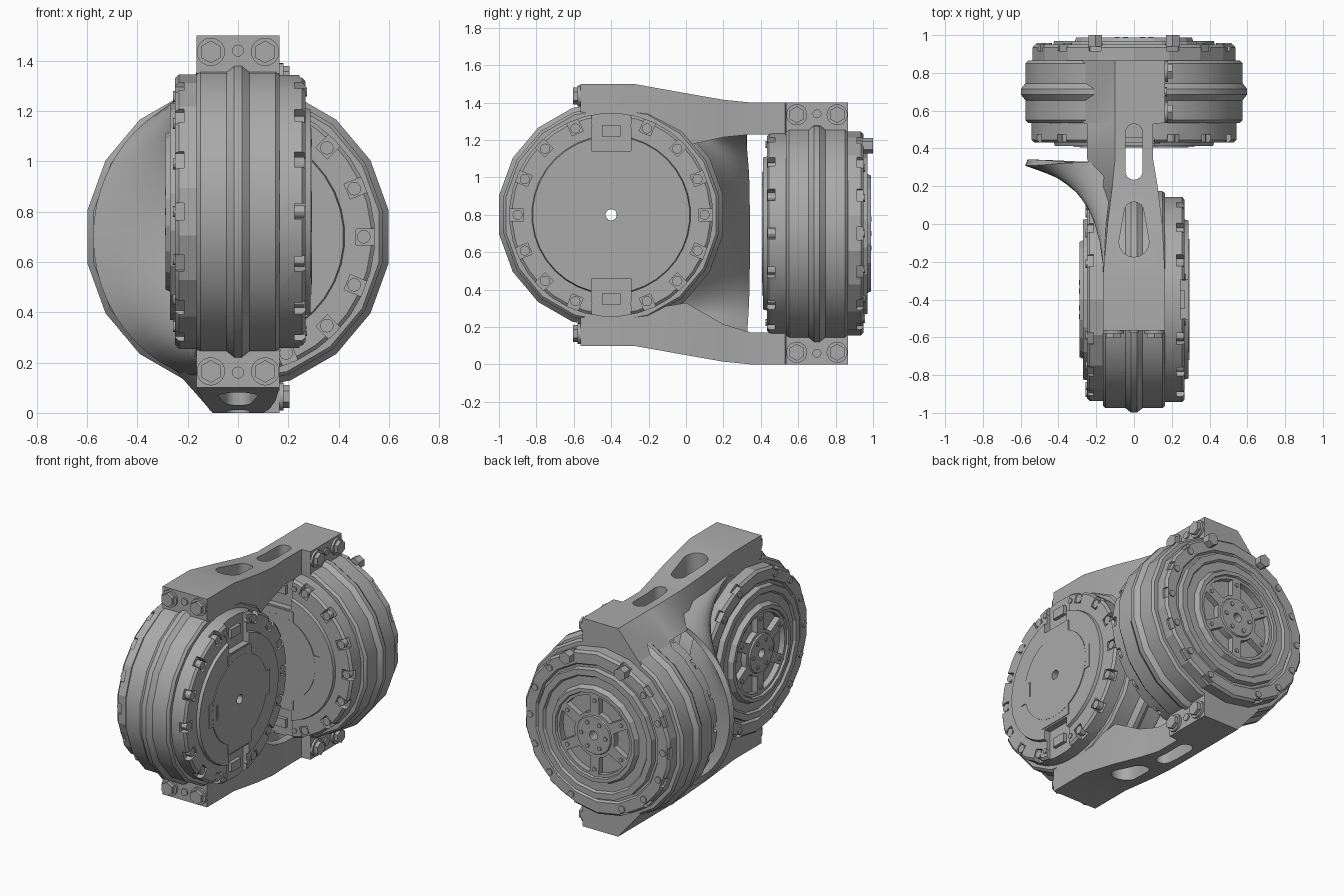
import bpy, bmesh
from math import sin, cos, pi, radians
from mathutils import Matrix, Vector

if "Cube" in bpy.data.objects:
    bpy.data.objects.remove(bpy.data.objects["Cube"])

grey = bpy.data.materials.new("satin_grey")
grey.use_nodes = True
grey.diffuse_color = (0.4, 0.4, 0.4, 1)
grey.node_tree.nodes["Principled BSDF"].inputs["Base Color"].default_value = (0.4, 0.4, 0.4, 1)


def finish(name, bm, frame=Matrix(), angle=30):
    bmesh.ops.recalc_face_normals(bm, faces=bm.faces)
    bm.transform(frame)
    mesh = bpy.data.meshes.new(name)
    bm.to_mesh(mesh)
    bm.free()
    mesh.materials.append(grey)
    ob = bpy.data.objects.new(name, mesh)
    bpy.context.collection.objects.link(ob)
    smooth(ob, angle)
    return ob


def smooth(ob, angle=30):
    bpy.ops.object.select_all(action='DESELECT')
    ob.select_set(True)
    bpy.context.view_layer.objects.active = ob
    bpy.ops.object.shade_smooth_by_angle(angle=radians(angle))


def cut(ob, cutter):
    mod = ob.modifiers.new("cut", 'BOOLEAN')
    mod.operation, mod.solver, mod.object = 'DIFFERENCE', 'EXACT', cutter
    bpy.context.view_layer.objects.active = ob
    bpy.ops.object.modifier_apply(modifier=mod.name)
    bpy.data.objects.remove(cutter)
    smooth(ob)


def bridge(bm, rings, closed):
    """Skin a list of equal point loops; join the last to the first or cap the ends."""
    rows = [[bm.verts.new(p) for p in ring] for ring in rings]
    n = len(rows[0])
    for a, b in zip(rows, rows[1:] + rows[:1] if closed else rows[1:]):
        for i in range(n):
            bm.faces.new((a[i], a[(i + 1) % n], b[(i + 1) % n], b[i]))
    if not closed:
        bm.faces.new(rows[0])
        bm.faces.new(rows[-1])


def lathe(profile, n):
    bm = bmesh.new()
    bridge(bm, [[(r * cos(2 * pi * (i + .5) / n), r * sin(2 * pi * (i + .5) / n), t)
                 for i in range(n)] for r, t in profile], True)
    return bm


def box(bm, x0, x1, y0, y1, z0, z1, turn=0):
    m = Matrix.Rotation(turn, 4, 'Z') @ Matrix.Translation(((x0 + x1) / 2, (y0 + y1) / 2, (z0 + z1) / 2))
    bmesh.ops.create_cube(bm, size=1, matrix=m @ Matrix.Diagonal((x1 - x0, y1 - y0, z1 - z0, 1)))


def peg(bm, pos, r, depth, n=12, axis='z'):
    m = Matrix.Translation(pos)
    if axis == 'x':
        m = m @ Matrix.Rotation(pi / 2, 4, 'Y')
    bmesh.ops.create_cone(bm, cap_ends=True, segments=n, radius1=r, radius2=r, depth=depth, matrix=m)


def polar(r, a, t):
    return Vector((r * cos(a), r * sin(a), t))


# Screw positions leave the connector notches at top and bottom free
SCREWS = [k * pi / 8 for k in range(16) if k % 8 != 4]


def actuator(tag, frame, side):
    """Local z points to the wheel side, local y is up, clamp bolts lie on side * x."""
    # Housing with raised centre rib
    finish(tag + "_housing", lathe([(.03, -.165), (.57, -.165), (.584, -.15), (.584, -.045), (.608, -.015),
           (.608, .015), (.584, .045), (.584, .15), (.57, .165), (.03, .165)], 18), frame, 25)

    # Cover ring, with pockets for screws and connectors
    cover = finish(tag + "_cover_ring", lathe([(.03, -.16), (.545, -.16), (.545, -.255), (.53, -.268),
                   (.425, -.268), (.42, -.288), (.03, -.288)], 36), frame)
    bm = bmesh.new()
    for a in SCREWS:
        box(bm, .47, .6, -.032, .032, -.3, -.225, a)
    for s in (-1, 1):
        box(bm, -.105, .105, min(s * .34, s * .6), max(s * .34, s * .6), -.31, -.245)
    cut(cover, finish("cutter", bm, frame))

    # Cover plate with side tabs
    plate = finish(tag + "_cover_plate", lathe([(.03, -.28), (.29, -.28), (.29, -.294), (.03, -.294)], 36), frame)
    bm = bmesh.new()
    for s in (-1, 1):
        box(bm, min(s * .24, s * .32), max(s * .24, s * .32), -.08, .08, -.293, -.28)
        box(bm, -.125, .125, min(s * .24, s * .33), max(s * .24, s * .33), -.293, -.28)
        box(bm, -.05, .05, s * .45 - .03, s * .45 + .03, -.268, -.24)
    finish(tag + "_cover_tabs", bm, frame)
    bm = bmesh.new()
    box(bm, .23, .26, -.05, .05, -.3, -.287)
    cut(plate, finish("cutter", bm, frame))

    # Wheel-side cap with stepped rings
    cap = finish(tag + "_wheel_cap", lathe([(.03, .16), (.545, .16), (.545, .235), (.53, .25), (.46, .25),
                 (.45, .235), (.435, .235), (.43, .27), (.39, .27), (.38, .255), (.325, .255), (.31, .288),
                 (.285, .288), (.28, .274), (.13, .274), (.125, .284), (.03, .284)], 18), frame, 15)
    bm = bmesh.new()
    for k in range(6):
        mid = k * pi / 3
        arc = [(r, mid + a) for r, w in ((.15, .3), (.26, .4)) for a in
               ((-w, 0, w) if r < .2 else (w, w / 2, 0, -w / 2, -w))]
        bridge(bm, [[polar(r, a, t) for r, a in arc] for t in (.235, .32)], False)
    for a in SCREWS:
        box(bm, .522, .6, -.035, .035, .215, .3, a)
    cut(cap, finish("cutter", bm, frame))

    # Small screws on both faces
    bm = bmesh.new()
    for a in SCREWS:
        peg(bm, polar(.5, a, -.24), .027, .05)
        peg(bm, polar(.495, a, .25), .022, .016)
    for k in range(6):
        peg(bm, polar(.09, k * pi / 3, .285), .014, .012, 8)
        peg(bm, polar(.23, (k + .5) * pi / 3, .275), .014, .012, 8)
    for a in (76, 104, 256, 284):
        peg(bm, polar(.49, radians(a), -.265), .018, .02, 8)
    finish(tag + "_face_screws", bm, frame)

    # Hex clamp bolts with washers, and a dowel between each pair
    bm = bmesh.new()
    for s in (-1, 1):
        for t in (-.108, .108):
            peg(bm, (side * .17, s * .635, t), .056, .02, 20, 'x')
            peg(bm, (side * .183, s * .635, t), .045, .042, 6, 'x')
        peg(bm, (side * .165, s * .64, 0), .024, .02, 12, 'x')
    finish(tag + "_clamp_bolts", bm, frame)


def frame(x, z, centre):
    x, y, z = Vector(x), Vector((0, 0, 1)), Vector(z)
    return Matrix.Translation(centre) @ Matrix((x, y, z)).transposed().to_4x4()


actuator("front", frame((0, -1, 0), (-1, 0, 0), (0, -.4, .8)), 1)
actuator("rear", frame((-1, 0, 0), (0, 1, 0), (0, .7, .7)), -1)

# Two large cap bolts on the rear wheel ring
bm = bmesh.new()
for s in (-1, 1):
    peg(bm, (s * .205, .967, 1.17), .001, .001, 6)
    m = Matrix.Translation((s * .205, .97, 1.17)) @ Matrix.Rotation(pi / 2, 4, 'X')
    bmesh.ops.create_cone(bm, cap_ends=True, segments=6, radius1=.042, radius2=.042, depth=.06, matrix=m)
finish("rear_cap_bolts", bm)

# Bracket arms: y, centre height, left outer, left inner, right, inner half-height
ARM = [(-.565, .8, -.165, -.165, .165, .55), (-.28, .8, -.165, -.165, .165, .52),
       (0, .75, -.14, -.16, .15, .42), (.2, .715, -.115, -.19, .125, .5),
       (.35, .7, -.1, -.25, .1, .53), (.53, .7, -.1, -.25, .1, .53),
       (.535, .7, -.1, -.27, .165, .5), (.865, .7, -.1, -.27, .165, .5)]
for name, s in (("upper_arm", 1), ("lower_arm", -1)):
    bm = bmesh.new()
    bridge(bm, [[(lo, y, c + s * .7), (xr, y, c + s * .7), (xr, y, c + s * h), (li, y, c + s * h)]
                for y, c, lo, li, xr, h in ARM], False)
    arm = finish(name, bm)
    # Rounded slots
    bm = bmesh.new()
    for y0, w0, y1, w1 in ((-.095, .08, .065, .052), (.28, .046, .484, .046)):
        loop = [(w1 * cos(a), y1 + w1 * sin(a)) for a in [k * pi / 8 for k in range(9)]]
        loop += [(-w0 * cos(a), y0 - w0 * sin(a)) for a in [k * pi / 8 for k in range(9)]]
        bridge(bm, [[(x, y, .7 + s * h) for x, y in loop] for h in (.3, .9)], False)
    cut(arm, finish("cutter", bm))

# Flared web from the front housing to the left half of the rear ring
bm = bmesh.new()
STEPS, SPAN = 24, 6
rows = []
for i in range(STEPS + 1):
    u = 1 - 2 * i / STEPS
    phi, theta = radians(80 * u), radians(180 - 78 * u)
    a = Vector((-.15, -.4 + .575 * cos(phi), .8 + .575 * sin(phi)))
    b = Vector((.57 * cos(theta), .325, .7 + .57 * sin(theta)))
    rows.append([bm.verts.new(a.lerp(b, j / SPAN)) for j in range(SPAN + 1)])
for p, q in zip(rows, rows[1:]):
    for j in range(SPAN):
        bm.faces.new((p[j], p[j + 1], q[j + 1], q[j]))
web = finish("flared_web", bm)
mod = web.modifiers.new("thickness", 'SOLIDIFY')
mod.thickness, mod.offset = .035, 0
bpy.context.view_layer.objects.active = web
bpy.ops.object.modifier_apply(modifier=mod.name)
smooth(web)
